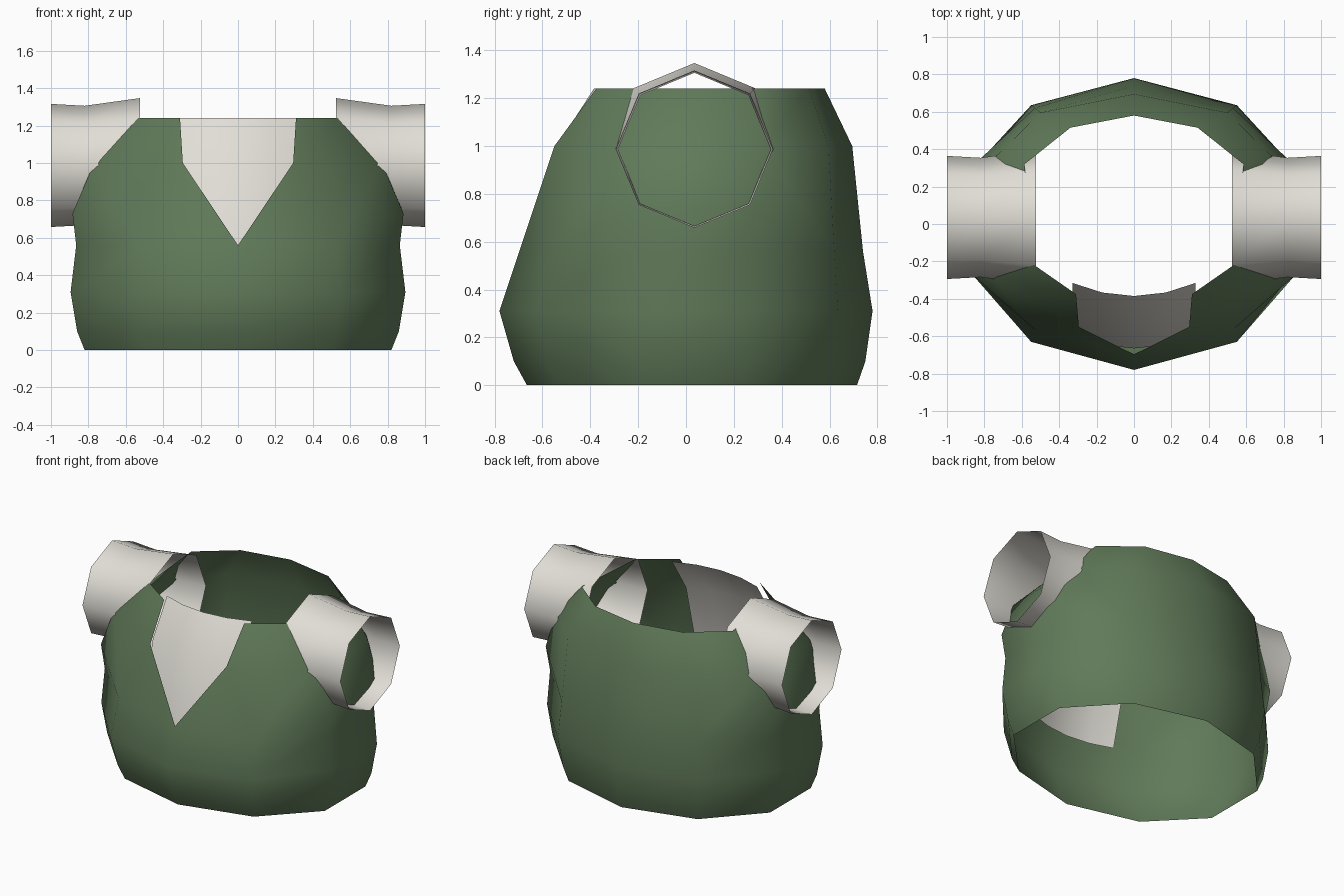
import bpy, bmesh, math

if "Cube" in bpy.data.objects:
    bpy.data.objects.remove(bpy.data.objects["Cube"])


def material(name, rgb):
    m = bpy.data.materials.new(name)
    m.diffuse_color = (*rgb, 1)
    m.use_nodes = True
    m.node_tree.nodes["Principled BSDF"].inputs["Base Color"].default_value = m.diffuse_color
    return m


GREEN = material("olive green cloth", (0.118, 0.195, 0.100))
CREAM = material("off white cloth", (0.75, 0.73, 0.67))


def finish(name, bm, mat, angle):
    me = bpy.data.meshes.new(name)
    bm.to_mesh(me)
    bm.free()
    me.materials.append(mat)
    ob = bpy.data.objects.new(name, me)
    bpy.context.collection.objects.link(ob)
    bpy.ops.object.select_all(action='DESELECT')
    bpy.context.view_layer.objects.active = ob
    ob.select_set(True)
    bpy.ops.object.shade_smooth_by_angle(angle=math.radians(angle))
    return ob


# Vest shell: ten-sided rings, each given as its right half from front to back
RINGS = [
    (0.00, [(0, -.665), (.50, -.54), (.82, -.21), (.82, .24), (.50, .585), (0, .715)]),
    (0.10, [(0, -.72), (.525, -.58), (.86, -.22), (.86, .25), (.525, .61), (0, .75)]),
    (0.31, [(0, -.78), (.55, -.63), (.895, -.235), (.895, .26), (.55, .635), (0, .78)]),
    (0.56, [(0, -.697), (.53, -.565), (.865, -.24), (.865, .27), (.53, .62), (0, .74)]),
    (1.00, [(0, -.62), (.295, -.55), (.77, -.275), (.78, .32), (.50, .595), (0, .695)]),
    (1.24, [(0, -.44), (.31, -.375), (.54, -.215), (.585, .32), (.34, .515), (0, .58)]),
]
bm = bmesh.new()
rows = []
for z, half in RINGS:
    pts = half + [(-x, y) for x, y in half[4:0:-1]]
    rows.append([bm.verts.new((x, y, z)) for x, y in pts])
for i in range(5):
    lo, hi = rows[i], rows[i + 1]
    for k in range(10):
        n = (k + 1) % 10
        if k in (0, 9) and i >= 3:
            # V neckline: only the lower triangle of each front panel remains
            if i == 3:
                bm.faces.new((lo[0], lo[1], hi[1]) if k == 0 else (lo[9], lo[0], hi[9]))
            continue
        bm.faces.new((lo[k], lo[n], hi[n], hi[k]))
# Bulge of the shell just under each sleeve
for a, b in ((2, 3), (7, 8)):
    pair = []
    for k in (a, b):
        e = bm.edges.get((rows[3][k], rows[4][k]))
        _, v = bmesh.utils.edge_split(e, rows[3][k], 0.4)
        v.co.x = math.copysign(0.885, v.co.x)
        v.co.z = 0.73
        pair.append(v)
    bmesh.ops.connect_verts(bm, verts=pair)
for v in [v for v in bm.verts if not v.link_faces]:
    bm.verts.remove(v)
bmesh.ops.triangulate(bm, faces=[f for f in bm.faces if len(f.verts) > 4])
finish("vest_shell", bm, GREEN, 60)

# Shirt front: curved panel just behind the V neckline
bm = bmesh.new()
grid = []
for z, y in ((0.50, -.665), (0.56, -.65), (1.00, -.54), (1.24, -.385)):
    grid.append([bm.verts.new((x, y + 0.07 * (x / .33) ** 2, z))
                 for x in (-.33, -.17, 0, .17, .33)])
for lo, hi in zip(grid, grid[1:]):
    for k in range(4):
        bm.faces.new((lo[k], lo[k + 1], hi[k + 1], hi[k]))
finish("shirt_front", bm, CREAM, 60)

# Sleeves: open eight-sided tubes, slightly flared at both ends
for side, label in ((1, "right"), (-1, "left")):
    bm = bmesh.new()
    loops = []
    for x, r in ((.525, .36), (.82, .319), (1.0, .329)):
        loops.append([bm.verts.new((side * x, .035 + r * math.cos(k * math.pi / 4),
                                    .987 + r * math.sin(k * math.pi / 4))) for k in range(8)])
    for lo, hi in zip(loops, loops[1:]):
        for k in range(8):
            n = (k + 1) % 8
            f = (lo[k], lo[n], hi[n], hi[k])
            bm.faces.new(f[::-1] if side > 0 else f)
    # make the outside of the tube the front side
    for f in bm.faces:
        f.normal_update()
    f = next(iter(bm.faces))
    c = f.calc_center_median()
    if f.normal.y * (c.y - .035) + f.normal.z * (c.z - .987) < 0:
        bmesh.ops.reverse_faces(bm, faces=bm.faces[:])
    finish(label + "_sleeve", bm, CREAM, 60)
